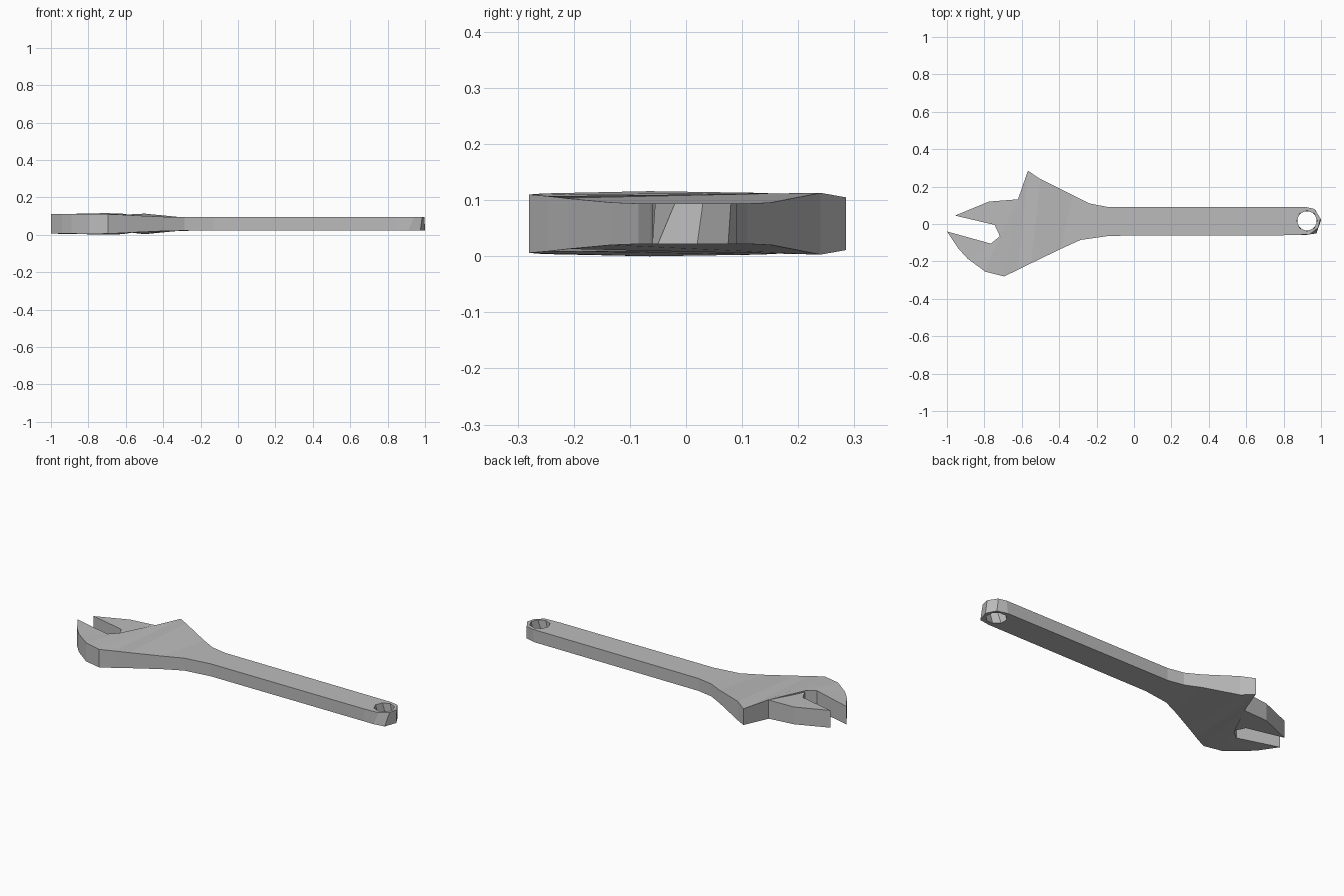
import bpy, bmesh, math

cube = bpy.data.objects.get("Cube")
if cube:
    bpy.data.objects.remove(cube, do_unlink=True)

steel = bpy.data.materials.new("grey_steel")
steel.use_nodes = True
steel.diffuse_color = (0.5, 0.5, 0.5, 1)
steel.node_tree.nodes["Principled BSDF"].inputs["Base Color"].default_value = (0.5, 0.5, 0.5, 1)

MID = 0.058    # height of the middle plane
THIN = 0.036   # half thickness of the handle


def finish(name, bm):
    bmesh.ops.remove_doubles(bm, verts=bm.verts, dist=0.0005)
    bmesh.ops.recalc_face_normals(bm, faces=bm.faces)
    mesh = bpy.data.meshes.new(name)
    bm.to_mesh(mesh)
    bm.free()
    mesh.materials.append(steel)
    obj = bpy.data.objects.new(name, mesh)
    bpy.context.collection.objects.link(obj)
    return obj


def pair(bm, x, y, half):
    return [bm.verts.new((x, y, MID + s * half)) for s in (1, -1)]


# Handle and fixed jaw: pairs of outline points (x, y, half thickness), tail to jaw tip
stations = [
    ((0.85, 0.091, THIN), (0.85, -0.06, THIN)),
    ((-0.145, 0.092, THIN), (-0.13, -0.063, THIN)),
    ((-0.24, 0.11, THIN), (-0.285, -0.085, THIN)),
    ((-0.325, 0.153, 0.038), (-0.395, -0.135, 0.038)),
    ((-0.5, 0.24, 0.055), (-0.55, -0.21, 0.045)),
    ((-0.567, 0.285, 0.047), (-0.62, -0.245, 0.049)),
    ((-0.62, 0.133, 0.055), (-0.695, -0.28, 0.052)),
    ((-0.717, -0.065, 0.058), (-0.795, -0.255, 0.054)),
    ((-0.765, -0.105, 0.056), (-0.89, -0.185, 0.052)),
    ((-1, -0.04, 0.052), (-0.94, -0.13, 0.052)),
]
bm = bmesh.new()
rows = [pair(bm, *a) + pair(bm, *b) for a, b in stations]
for p, q in zip(rows, rows[1:]):
    for i, j in ((0, 2), (3, 1), (1, 0), (2, 3)):
        bm.faces.new((p[i], p[j], q[j], q[i]))
tip = rows[-1]
bm.faces.new((tip[0], tip[1], tip[3], tip[2]))

# Rounded tail around the hanging hole, slightly twisted from top to bottom
tail_top = [(0.85, -0.06), (0.94, -0.055), (0.985, -0.02), (0.997, 0.03),
            (0.965, 0.08), (0.92, 0.091), (0.85, 0.091), (0.85, 0.02)]
tail_low = [(0.85, -0.06), (0.91, -0.06), (0.975, -0.05), (1, 0.02),
            (0.97, 0.075), (0.91, 0.091), (0.85, 0.091), (0.85, 0.02)]


def hole_ring(turn, z):
    angles = [math.radians(-135 + turn + 45 * i) for i in range(8)]
    return [bm.verts.new((0.925 + 0.055 * math.cos(a), 0.017 + 0.055 * math.sin(a), z))
            for a in angles]


outer_top = [bm.verts.new((x, y, MID + THIN)) for x, y in tail_top]
outer_low = [bm.verts.new((x, y, MID - THIN)) for x, y in tail_low]
inner_top = hole_ring(0, MID + THIN)
inner_low = hole_ring(-20, MID - THIN)
for i in range(8):
    j = (i + 1) % 8
    bm.faces.new((outer_top[i], outer_top[j], inner_top[j], inner_top[i]))
    bm.faces.new((outer_low[j], outer_low[i], inner_low[i], inner_low[j]))
    bm.faces.new((inner_top[i], inner_top[j], inner_low[j], inner_low[i]))
    if i < 6:
        bm.faces.new((outer_low[i], outer_low[j], outer_top[j], outer_top[i]))
finish("handle_and_fixed_jaw", bm)

# Movable jaw: a wedge running into the head
bm = bmesh.new()
jaw = [(-0.62, 0.132, 0.054), (-0.775, 0.12, 0.05), (-0.957, 0.045, 0.05),
       (-0.745, -0.005, 0.05), (-0.717, -0.065, 0.05), (-0.66, -0.03, 0.05)]
ring = [pair(bm, *p) for p in jaw]
bm.faces.new([p[0] for p in ring])
bm.faces.new([p[1] for p in reversed(ring)])
for p, q in zip(ring, ring[1:] + ring[:1]):
    bm.faces.new((p[0], p[1], q[1], q[0]))
finish("movable_jaw", bm)
